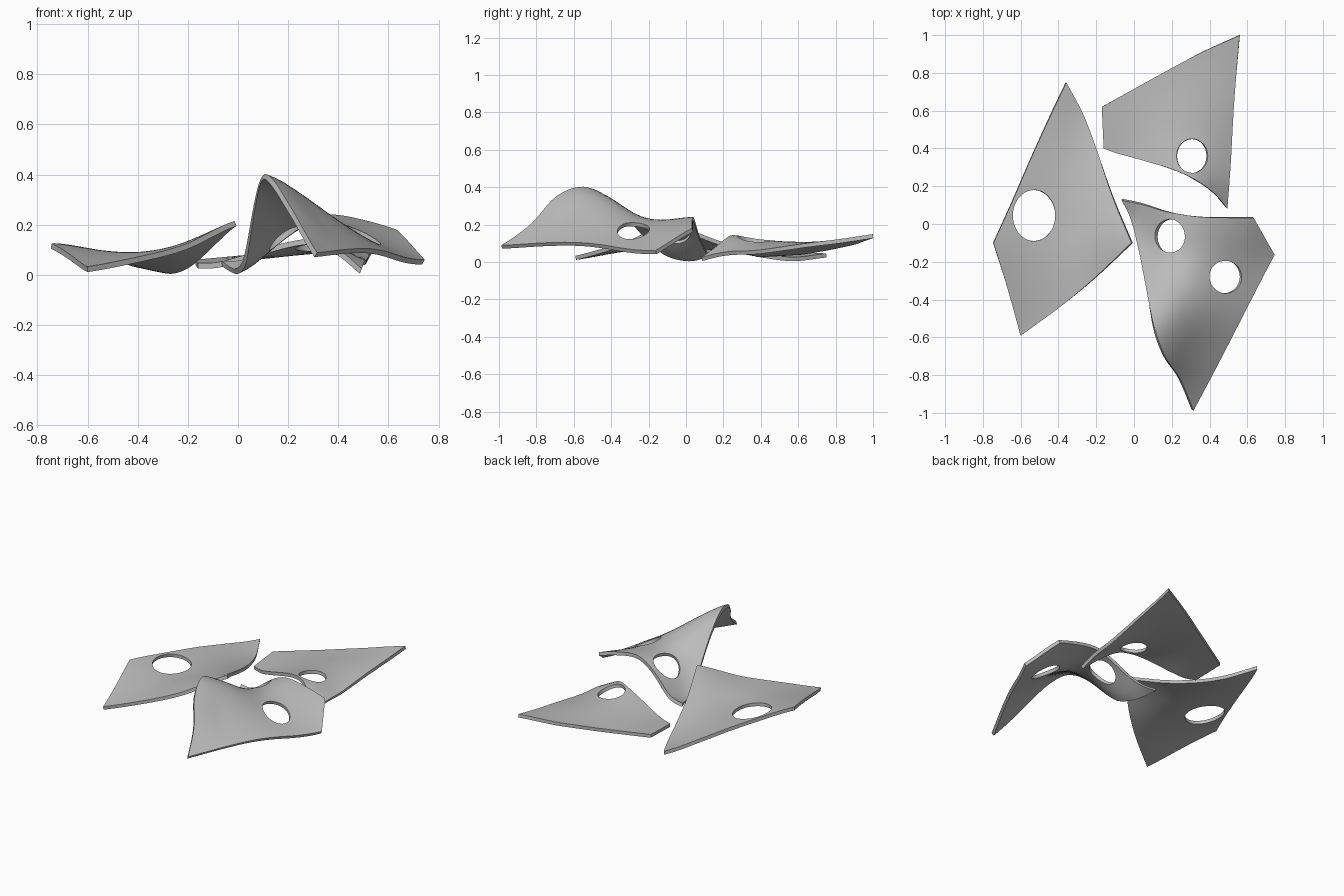
import bpy
import math
from mathutils import Vector
from mathutils.geometry import delaunay_2d_cdt, intersect_line_line_2d

THICKNESS = 0.022
STEP = 0.03

cube = bpy.data.objects.get("Cube")
if cube:
    bpy.data.objects.remove(cube, do_unlink=True)

# One plain grey for every panel
grey = bpy.data.materials.new("panel_grey")
grey.use_nodes = True
colour = (0.5, 0.5, 0.5, 1)
grey.diffuse_color = colour
grey.node_tree.nodes["Principled BSDF"].inputs["Base Color"].default_value = colour


def kernel(a, b):
    d = (a[0] - b[0]) ** 2 + (a[1] - b[1]) ** 2
    return d * math.log(d) if d > 1e-12 else 0.0


def smooth_height(points):
    """Return a thin-plate height function passing through the points."""
    n = len(points)
    basis = [(1, p[0], p[1]) for p in points]
    rows = [[kernel(p, q) for q in points] + list(b) + [p[2]]
            for p, b in zip(points, basis)]
    for i, row in enumerate(rows):
        row[i] += 0.0005
    rows += [[b[k] for b in basis] + [0] * 4 for k in range(3)]
    size = n + 3
    for i in range(size):
        pivot = max(range(i, size), key=lambda r: abs(rows[r][i]))
        rows[i], rows[pivot] = rows[pivot], rows[i]
        for r in range(size):
            if r != i:
                f = rows[r][i] / rows[i][i]
                rows[r] = [a - f * b for a, b in zip(rows[r], rows[i])]
    w = [rows[i][size] / rows[i][i] for i in range(size)]
    return lambda x, y: (sum(c * kernel((x, y), p) for c, p in zip(w, points))
                         + w[n] + w[n + 1] * x + w[n + 2] * y)


def spline(side, steps=8):
    """Sample a smooth plan curve along one side, leaving out its last point."""
    pts = [Vector(p[:2]) for p in side]
    pts = [2 * pts[0] - pts[1]] + pts + [2 * pts[-1] - pts[-2]]
    out = []
    for a, b, c, d in zip(pts, pts[1:], pts[2:], pts[3:]):
        for i in range(steps):
            t = i / steps
            out.append(0.5 * (2 * b + (c - a) * t + (2 * a - 5 * b + 4 * c - d) * t * t
                              + (3 * b - a - 3 * c + d) * t ** 3))
    return out


def ellipse(x, y, rx, ry, count=40):
    angles = [math.tau * i / count for i in range(count)]
    return [Vector((x + rx * math.cos(a), y + ry * math.sin(a))) for a in angles]


def inside(p, loop):
    hit = False
    for a, b in zip(loop, loop[1:] + loop[:1]):
        if (a.y > p.y) != (b.y > p.y):
            if p.x < a.x + (b.x - a.x) * (p.y - a.y) / (b.y - a.y):
                hit = not hit
    return hit


def build_panel(name, sides, inner, holes):
    """Fill an outline with holes, lift it to the smooth surface, thicken it."""
    height = smooth_height([p for s in sides for p in s[:-1]] + inner)
    outline = [p for s in sides for p in spline(s)]
    cuts = [ellipse(*h) for h in holes]
    verts, edges = [], []
    for loop in [outline] + cuts:
        start, n = len(verts), len(loop)
        verts += loop
        edges += [(start + i, start + (i + 1) % n) for i in range(n)]
    rim = list(verts)

    def solid(p):
        return inside(p, outline) and not any(inside(p, c) for c in cuts)

    reach = int(1 / STEP) + 1
    for i in range(-reach, reach):
        for j in range(-reach, reach):
            p = Vector((i * STEP, j * STEP))
            if solid(p) and min((p - q).length for q in rim) > STEP * 0.5:
                verts.append(p)
    flat, _, tris, *_ = delaunay_2d_cdt(verts, edges, [], 0, 1e-5)
    faces = [t for t in tris if solid(sum((flat[i] for i in t), Vector((0, 0))) / 3)]
    mesh = bpy.data.meshes.new(name)
    mesh.from_pydata([(p.x, p.y, height(p.x, p.y)) for p in flat], [], faces)
    mesh.materials.append(grey)
    panel = bpy.data.objects.new(name, mesh)
    bpy.context.collection.objects.link(panel)
    shell = panel.modifiers.new("thickness", "SOLIDIFY")
    shell.thickness = THICKNESS
    shell.offset = 0
    bpy.ops.object.select_all(action="DESELECT")
    panel.select_set(True)
    bpy.context.view_layer.objects.active = panel
    bpy.ops.object.modifier_apply(modifier=shell.name)
    bpy.ops.object.shade_smooth_by_angle(angle=math.radians(40))


# Right panel: a low sail dipping towards the back tip
tip, inward = (-.36, .75, .035), (-.01, -.1, .205)
foot, outer = (-.6, -.59, .022), (-.745, -.1, .115)
build_panel(
    "right_panel",
    [[tip, (-.27, .58, .015), (-.2, .4, .037), (-.11, .14, .115), inward],
     [inward, (-.2, -.28, .115), (-.38, -.43, .065), foot],
     [foot, (-.67, -.34, .07), outer],
     [outer, (-.65, .11, .105), (-.55, .34, .085), (-.45, .56, .055), tip]],
    [(-.53, .05, .085), (-.3, 0, .085)],
    [(-.53, .045, .113, .135)])

# Back panel: a shallow fold rising to the far corner
low, far = (-.17, .62, .05), (.56, 1, .138)
near, end = (.49, .085, .015), (-.16, .4, .037)
build_panel(
    "back_panel",
    [[low, (.1, .77, .075), (.35, .905, .105), far],
     [far, (.53, .65, .09), (.51, .35, .05), near],
     [near, (.42, .165, .075), (.32, .235, .13), (.2, .29, .12),
      (0, .35, .06), (-.09, .375, .038), end],
     [end, low]],
    [(.3, .36, .115), (.25, .6, .095)],
    [(.307, .36, .08, .09)])

# Front panel: a tall arched sail with a flared base
tail, toe = (-.065, .13, .045), (.31, -.985, .08)
side, crest = (.74, -.16, .052), (.63, .035, .17)
build_panel(
    "front_panel",
    [[tail, (-.015, .03, .014), (.025, -.12, .05), (.065, -.34, .27),
      (.105, -.55, .392), (.16, -.7, .335), (.24, -.82, .2), toe],
     [toe, (.45, -.72, .095), (.6, -.43, .08), side],
     [side, crest],
     [crest, (.48, .035, .213), (.33, .04, .228), (.18, .065, .15),
      (.05, .105, .06), tail]],
    [(.2, -.4, .32), (.19, -.06, .17), (.32, -.12, .215),
     (.48, -.28, .155), (.31, -.65, .22)],
    [(.195, -.065, .077, .09), (.48, -.28, .085, .087)])
